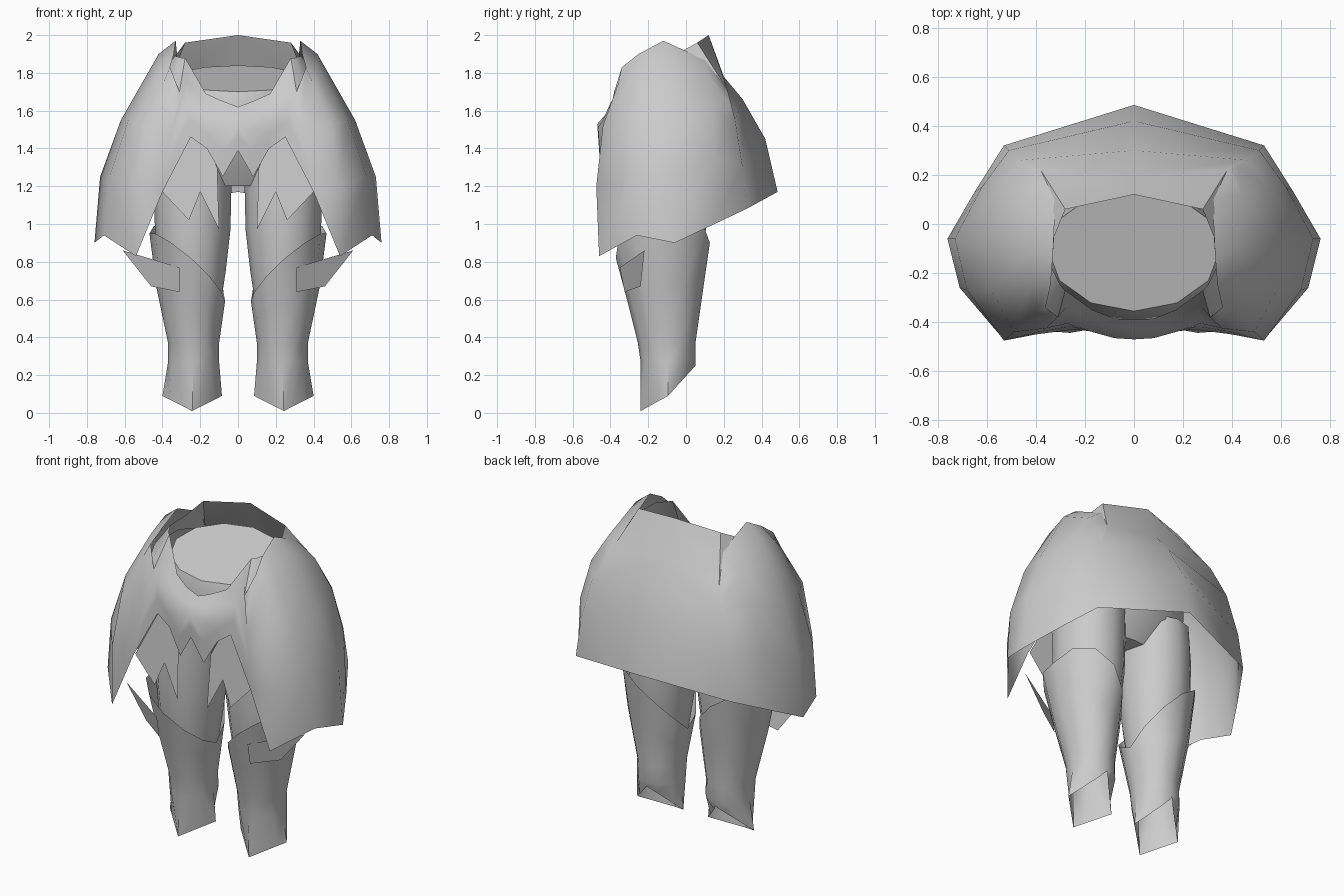
import bpy, bmesh, math

if "Cube" in bpy.data.objects:
    bpy.data.objects.remove(bpy.data.objects["Cube"])

# one cloth-grey material for everything
grey = bpy.data.materials.new("grey")
grey.diffuse_color = (0.6, 0.6, 0.6, 1)
grey.use_nodes = True
grey.node_tree.nodes["Principled BSDF"].inputs["Base Color"].default_value = grey.diffuse_color


def make(name, verts, faces, mirror=True, angle=50):
    """Welded mesh object, smooth shaded, optionally mirrored across x."""
    me = bpy.data.meshes.new(name)
    me.from_pydata(verts, [], faces)
    me.materials.append(grey)
    bm = bmesh.new()
    bm.from_mesh(me)
    bmesh.ops.remove_doubles(bm, verts=bm.verts, dist=0.0005)
    bmesh.ops.recalc_face_normals(bm, faces=bm.faces)
    bm.to_mesh(me)
    bm.free()
    ob = bpy.data.objects.new(name, me)
    bpy.context.collection.objects.link(ob)
    bpy.ops.object.select_all(action='DESELECT')
    ob.select_set(True)
    bpy.context.view_layer.objects.active = ob
    if mirror:
        mod = ob.modifiers.new("mirror", 'MIRROR')
        mod.use_clip = True
        mod.merge_threshold = 0.001
    bpy.ops.object.shade_smooth_by_angle(angle=math.radians(angle))
    return ob


def sheets(name, grids, angle=80):
    """Cloth from several grids of columns running top to bottom, welded."""
    verts, faces = [], []
    for cols in grids:
        n, b = len(cols[0]), len(verts)
        verts += [p for c in cols for p in c]
        faces += [(b + i * n + j, b + i * n + j + 1, b + (i + 1) * n + j + 1, b + (i + 1) * n + j)
                  for i in range(len(cols) - 1) for j in range(n - 1)]
    return make(name, verts, faces, angle=angle)


def halved(col):
    """Column with a midpoint added between neighbours."""
    out = [col[0]]
    for p, q in zip(col, col[1:]):
        out += [tuple((u + v) / 2 for u, v in zip(p, q)), q]
    return out


def tube(name, rings, mirror=True, cap_low=False, cap_high=False):
    """Loft of closed rings listed from bottom to top."""
    n = len(rings[0])
    faces = [(j * n + i, j * n + (i + 1) % n, (j + 1) * n + (i + 1) % n, (j + 1) * n + i)
             for j in range(len(rings) - 1) for i in range(n)]
    if cap_low:
        faces.append(tuple(reversed(range(n))))
    if cap_high:
        faces.append(tuple(range((len(rings) - 1) * n, len(rings) * n)))
    return make(name, [p for r in rings for p in r], faces, mirror)


N = 12
ANG = [2 * math.pi * i / N for i in range(N)]


def ellipse(cx, cy, rx, ry, z, tilt=0.0):
    return [(cx + rx * math.cos(a), cy + ry * math.sin(a), z + tilt * math.sin(a)) for a in ANG]


# skirt: back panel, side panel and front panel sharing their edge columns
back = [
    [(0, .12, 2.0), (0, .20, 1.78), (0, .30, 1.66), (0, .42, 1.45), (0, .485, 1.17)],
    [(.28, .06, 1.96), (.38, .22, 1.71), (.46, .26, 1.55), (.51, .30, 1.30), (.53, .32, 1.08)]]
seam = [(.31, -.38, 1.70), (.36, -.425, 1.48), (.40, -.45, 1.17)]
side = [
    [(.38, .22, 1.71), (.42, .24, 1.63), (.46, .26, 1.55), (.51, .30, 1.30), (.53, .32, 1.08)],
    [(.32, .10, 1.87), (.44, .12, 1.78), (.55, .14, 1.60), (.62, .15, 1.35), (.65, .13, .99)],
    [(.33, -.12, 1.97), (.42, -.11, 1.90), (.62, -.08, 1.55), (.73, -.06, 1.25), (.76, -.06, .90)],
    [(.34, -.25, 1.90), (.42, -.25, 1.84), (.58, -.27, 1.55), (.68, -.27, 1.25), (.71, -.26, .94)],
    [(.36, -.34, 1.83), (.40, -.36, 1.74), (.49, -.44, 1.52), (.53, -.475, 1.20), (.54, -.46, .83)],
    halved(seam)]
front = [halved(c) for c in (
    [(0, -.39, 1.62), (0, -.47, 1.53), (0, -.46, 1.39)],
    [(.08, -.385, 1.65), (.08, -.465, 1.51), (.08, -.45, 1.25)],
    [(.17, -.35, 1.69), (.17, -.44, 1.55), (.165, -.435, 1.40)],
    [(.28, -.27, 1.88), (.27, -.405, 1.63), (.25, -.43, 1.46)],
    seam)]
sheets("skirt", [back, side, front])

# waistband tucked beneath the side panels
sheets("waistband", [[
    [(.28, .06, 1.96), (.38, .22, 1.71)],
    [(.325, -.05, 1.90), (.42, .02, 1.76)],
    [(.335, -.18, 1.89), (.42, -.22, 1.76)],
    [(.30, -.25, 1.88), (.37, -.36, 1.69)],
    [(.28, -.27, 1.88), (.31, -.38, 1.70)]]])

# torn cloth hanging under the front hem
tab = [(.25, 1.47), (.40, 1.17), (.26, 1.02), (.20, 1.17), (.10, .97), (.11, 1.30), (.165, 1.41)]
make("hanging_cloth", [(x, -.412 - (1.47 - z) * .07, z) for x, z in tab],
     [(0, 1, 2, 3), (0, 3, 5, 6), (3, 4, 5)])

# closed hips with sloping waist
tube("hips", [ellipse(0, -.11, .30, .12, 1.20), ellipse(0, -.11, .41, .22, 1.36),
              ellipse(0, -.125, .41, .275, 1.54), ellipse(0, -.105, .35, .25, 1.77, .07)],
     mirror=False, cap_low=True, cap_high=True)

# thighs
tube("thigh", [ellipse(.245, -.11, .15, .16, .55), ellipse(.245, -.11, .18, .19, .75),
               ellipse(.24, -.11, .20, .215, .97), ellipse(.24, -.11, .205, .22, 1.2),
               ellipse(.23, -.11, .20, .22, 1.38)])

# shin guards: slanted top edge, pointed lower edge; (z, x0, x1, y0, y1)
SHAPE = [(0, .085, .40, -.24, .05), (.10, .085, .40, -.24, .05), (.27, .10, .37, -.24, .05),
         (.37, .10, .37, -.255, .05), (.65, .06, .43, -.325, .09), (.96, .035, .47, -.41, .135)]


def guard_point(c, s, z):
    for lo, hi in zip(SHAPE, SHAPE[1:]):
        if z <= hi[0]:
            break
    t = (z - lo[0]) / (hi[0] - lo[0])
    x0, x1, y0, y1 = [p + (q - p) * t for p, q in zip(lo[1:], hi[1:])]
    return ((x0 + x1) / 2 + (x1 - x0) / 2 * c, (y0 + y1) / 2 + (y1 - y0) / 2 * s, z)


rings = [[] for _ in range(5)]
for a in ANG:
    c, s = math.cos(a), math.sin(a)
    # the lower edge is a diamond with crisp points
    dc, ds = c * abs(c), s * abs(s)
    low = .09 + (.16 if s > 0 else .08) * ds
    top = .77 + .18 * c + (.13 * s if s > 0 else -.05 * s)
    rings[0].append(guard_point(dc, ds, low))
    for ring, z in zip(rings[1:], (.27, .37, (.37 + top) / 2, top)):
        ring.append(guard_point(c, s, z))
tube("shin_guard", rings)

# pointed flaps at the knees
make("knee_flap", [(.61, -.22, .86), (.31, -.35, .77), (.31, -.325, .64), (.46, -.24, .67)],
     [(0, 1, 2, 3)])
